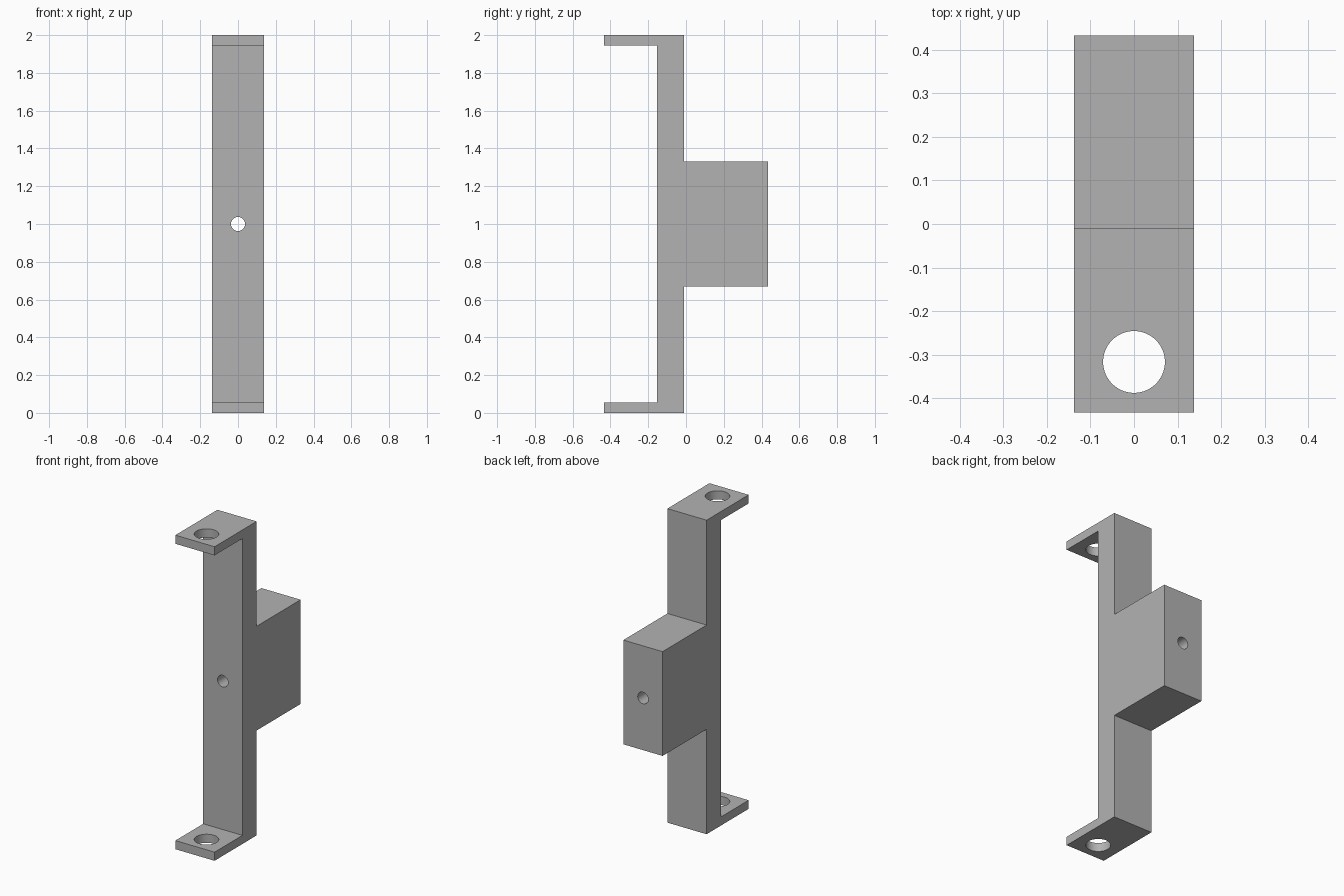
import bpy
import bmesh
from math import radians
from mathutils import Matrix

default = bpy.data.objects.get("Cube")
if default:
    bpy.data.objects.remove(default, do_unlink=True)

# Overall dimensions
HALF_WIDTH = 0.138
HEIGHT = 2.0
LIP = 0.055
FRONT, PLATE_FRONT, PLATE_BACK, BACK = -0.433, -0.153, -0.01, 0.433
BLOCK_LOW, BLOCK_HIGH = 0.668, 1.332

grey = bpy.data.materials.new("plain grey")
grey.use_nodes = True
colour = (0.45, 0.45, 0.45, 1)
grey.diffuse_color = colour
grey.node_tree.nodes["Principled BSDF"].inputs["Base Color"].default_value = colour


def add_object(name, bm):
    bmesh.ops.recalc_face_normals(bm, faces=bm.faces)
    mesh = bpy.data.meshes.new(name)
    bm.to_mesh(mesh)
    bm.free()
    mesh.materials.append(grey)
    obj = bpy.data.objects.new(name, mesh)
    bpy.context.collection.objects.link(obj)
    return obj


def extruded_profile(name, points):
    """Side outline in (y, z), extruded across the width."""
    bm = bmesh.new()
    face = bm.faces.new([bm.verts.new((-HALF_WIDTH, y, z)) for y, z in points])
    result = bmesh.ops.extrude_face_region(bm, geom=[face])
    verts = [v for v in result["geom"] if isinstance(v, bmesh.types.BMVert)]
    bmesh.ops.translate(bm, verts=verts, vec=(2 * HALF_WIDTH, 0, 0))
    return add_object(name, bm)


def drill(target, name, radius, depth, location, tilt=0):
    """Cut a round hole through the target."""
    bm = bmesh.new()
    matrix = Matrix.Translation(location) @ Matrix.Rotation(radians(tilt), 4, "X")
    bmesh.ops.create_cone(bm, cap_ends=True, segments=64, radius1=radius,
                          radius2=radius, depth=depth, matrix=matrix)
    cutter = add_object(name, bm)
    cutter.hide_render = True
    mod = target.modifiers.new(name, "BOOLEAN")
    mod.operation = "DIFFERENCE"
    mod.solver = "EXACT"
    mod.object = cutter
    bpy.ops.object.modifier_apply(modifier=mod.name)
    bpy.data.objects.remove(cutter, do_unlink=True)


# Bracket body: upright bar, two front lips and a rear block
bracket = extruded_profile("bracket", [
    (FRONT, 0), (PLATE_BACK, 0),
    (PLATE_BACK, BLOCK_LOW), (BACK, BLOCK_LOW),
    (BACK, BLOCK_HIGH), (PLATE_BACK, BLOCK_HIGH),
    (PLATE_BACK, HEIGHT), (FRONT, HEIGHT),
    (FRONT, HEIGHT - LIP), (PLATE_FRONT, HEIGHT - LIP),
    (PLATE_FRONT, LIP), (FRONT, LIP),
])
bpy.ops.object.select_all(action="DESELECT")
bracket.select_set(True)
bpy.context.view_layer.objects.active = bracket

# Mounting holes in both lips
for side, z in (("bottom", LIP / 2), ("top", HEIGHT - LIP / 2)):
    drill(bracket, side + "_lip_hole", 0.071, 0.2, (0, -0.317, z))

# Narrow hole running through the bar and the rear block
drill(bracket, "centre_hole", 0.037, 1.2, (0, 0, HEIGHT / 2), tilt=90)

bpy.ops.object.shade_smooth_by_angle(angle=radians(30))
